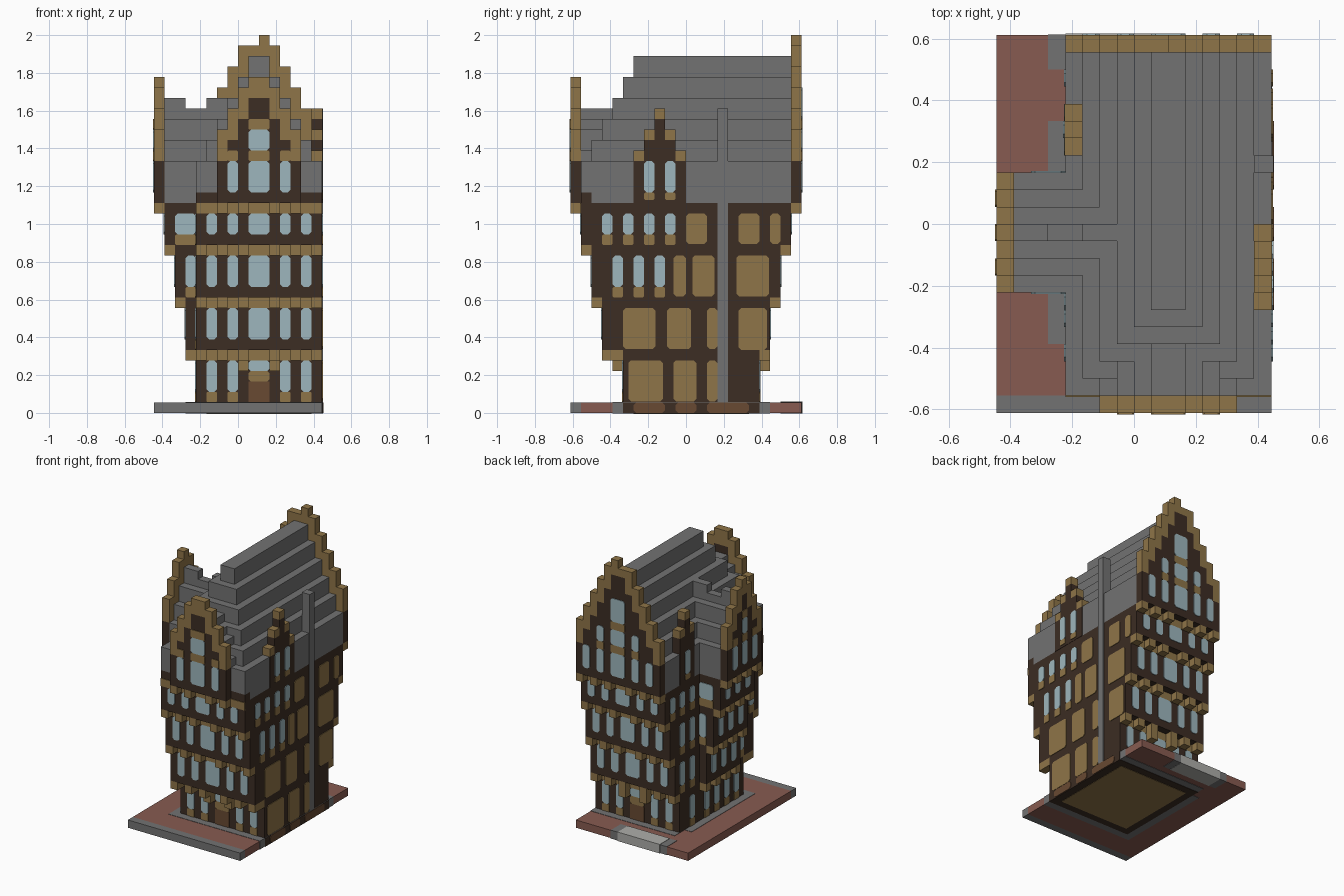
import bpy, bmesh
from mathutils import Vector

cube = bpy.data.objects.get("Cube")
if cube:
    bpy.data.objects.remove(cube, do_unlink=True)

UNIT = 1 / 18            # one block
WIDE, DEEP = 16, 22      # footprint in blocks
SKIN = 0.08              # thickness of painted plates, in blocks


def material(name, r, g, b):
    m = bpy.data.materials.new(name)
    m.use_nodes = True
    m.diffuse_color = (r, g, b, 1)
    m.node_tree.nodes["Principled BSDF"].inputs["Base Color"].default_value = (r, g, b, 1)
    return m


grey = material("slate grey", .17, .17, .17)
tan = material("sandstone tan", .275, .178, .065)
dark = material("dark timber", .045, .026, .017)
glass = material("pale blue glass", .34, .47, .51)
red = material("brick red", .245, .105, .082)
brown = material("door brown", .138, .068, .032)
pale = material("pale stone", .42, .42, .40)


def place(face, u, d, z):
    """u runs along the wall, d is the depth in from the footprint edge."""
    x, y = {"front": (u, d), "back": (u, DEEP - d),
            "left": (d, u), "right": (WIDE - d, u)}[face]
    return Vector((x - WIDE / 2, y - DEEP / 2, z)) * UNIT


def prism(bm, face, u0, u1, d0, d1, z0, z1, cut=0):
    """Block, or a plate with cut corners."""
    if cut:
        ring = [(u0 + cut, z0), (u1 - cut, z0), (u1, z0 + cut), (u1, z1 - cut),
                (u1 - cut, z1), (u0 + cut, z1), (u0, z1 - cut), (u0, z0 + cut)]
    else:
        ring = [(u0, z0), (u1, z0), (u1, z1), (u0, z1)]
    a = [bm.verts.new(place(face, u, d0, z)) for u, z in ring]
    b = [bm.verts.new(place(face, u, d1, z)) for u, z in ring]
    bm.faces.new(a)
    bm.faces.new(b[::-1])
    for i in range(len(ring)):
        j = (i + 1) % len(ring)
        bm.faces.new((a[i], b[i], b[j], a[j]))


def part(name, mat, face, blocks):
    bm = bmesh.new()
    for blk in blocks:
        prism(bm, face, *blk)
    bmesh.ops.recalc_face_normals(bm, faces=bm.faces)
    me = bpy.data.meshes.new(name)
    bm.to_mesh(me)
    bm.free()
    me.materials.append(mat)
    ob = bpy.data.objects.new(name, me)
    bpy.context.collection.objects.link(ob)


def plates(name, mat, face, depth, spans, z0, z1, cut=.25):
    part(name, mat, face, [(a, b, depth - SKIN, depth + SKIN, z0, z1, cut) for a, b in spans])


# Paved base with kerb, border and pale rear step
e = .04
part("kerb", grey, "front", [(0, WIDE, 0, 1, 0, 1)])
part("paving", red, "front", [(0, WIDE, 1, DEEP, 0, 1)])
part("paving_border", grey, "front", [(3, WIDE + e, 4, 17, -e, 1 + e), (4, WIDE + e, 16, 19, -e, 1 + e),
                                      (3, 11, 20, DEEP + e, -e, 1 + e)])
part("rear_step", pale, "front", [(4, 10, 20, DEEP + 2 * e, -2 * e, 1 + 2 * e)])
part("foundation", dark, "front", [(4, WIDE + 2 * e, 5, 18, -2 * e, 1)])
part("floor_underside", tan, "front", [(5, 15, 6, 17, -3 * e, 1)])
plates("plinth_planks", brown, "right", -2 * e, [(6, 9), (10, 12), (13, 17)], 0, 1)

# Storeys: bottom, top, window bottom, window top, depth at front, back and wing
storeys = [("ground", 1, 6, 2, 5, 5, 4, 4), ("first", 6, 11, 7, 10, 3, 3, 3),
           ("second", 11, 16, 12, 15, 2, 2, 2), ("third", 16, 20, 17, 19, 1, 1, 1),
           ("gable", 20, 24, 21, 24, 0, 0, 0)]
end_windows = [(5, 6), (7, 8), (9, 11), (12, 13), (14, 15)]
wing_windows = [(8, 9), (10, 11), (12, 13)]
end_posts = [4, 6, 8, 11, 13, 15]
wing_posts = [7, 9, 11, 13]

for n, (label, z0, z1, w0, w1, df, db, dl) in enumerate(storeys[:4]):
    part(label + "_walls", dark, "front", [(4, WIDE, df, DEEP - db, z0, z1)])
    if n:
        part(label + "_wing", dark, "left", [(7, 14, dl, 4.5, z0, z1)])
    above = storeys[n + 1]
    for face, d, up in (("front", df, above[5]), ("back", db, above[6]), ("left", dl, above[7])):
        wins, posts, ends = end_windows, end_posts, (4, 16)
        if face == "left":
            wins, posts, ends = wing_windows, wing_posts, (7, 14)
        if n == 0 and face != "left":
            wins = [w for w in wins if w != (9, 11)]
        plates(f"{label}_{face}_windows", glass, face, d, wins, w0, w1)
        plates(f"{label}_{face}_band", tan, face, d, [ends], z1 - 1, z1, 0)
        if n == 3 and face == "front":
            posts = posts[1:-1]
        part(f"{label}_{face}_corbels", tan, face, [(p, p + 1, up, d, z1 - 1, z1) for p in posts])
        if n == 0:
            plates(f"{face}_ground_sills", tan, face, d, wins, 1, 2, .1)

# Doors with arched lintels and small supports
for face, d in (("front", 5), ("back", 4)):
    plates(face + "_door", brown, face, d, [(9, 11)], 1, 3, 0)
    plates(face + "_door_lintel", tan, face, d, [(9, 11)], 3, 4, .2)
    plates(face + "_fanlight", glass, face, d, [(9, 11)], 4, 5, .2)
    part(face + "_door_brackets", tan, face, [(p, p + 1, d - 1, d, 4, 5) for p in (8, 11)])

# Windows on the set-back left wall and on the sides of the wing
side = {"ground": [(6, 7), (8, 9), (10, 11), (12, 13), (15, 16)],
        "first": [(5, 6), (15, 16), (17, 18)],
        "second": [(3, 4), (5, 6), (15, 16), (17, 18)],
        "third": [(3, 4), (5, 6), (15, 16), (17, 18), (19, 20)]}
for label, z0, z1, w0, w1, *_ in storeys[:4]:
    plates(label + "_left_wall_windows", glass, "left", 4, side[label], w0, w1)
    plates(label + "_left_wall_sills", tan, "left", 4, side[label], w0 - 1, w0, .1)
for face, d in (("front", 7), ("back", 8)):
    for label, u, z0, z1 in (("third", 2, 17, 19), ("second", 3, 12, 15)):
        plates(f"wing_{label}_{face}_window", glass, face, d, [(u, 4)], z0, z1)
        plates(f"wing_{label}_{face}_sill", tan, face, d, [(u, 4)], z0 - 1, z0, .1)


# Stepped gables: dark infill under a staircase of coping blocks
def gable(face, u0, u1, peak):
    infill, coping = [], []
    for u in range(u0, u1):
        i = min(u - u0, u1 - 1 - u)
        low = 24 + 2 * i
        infill.append((u, u + 1, 0, 1, 20, low))
        coping.append((u, u + 1, 0, 1, low, min(low + 3, peak)))
    part(face + "_gable_infill", dark, face, infill)
    part(face + "_gable_coping", tan, face, coping)


gable("front", 6, 14, 32)
gable("left", 7, 14, 32)
gable("back", 4, 16, 35)
part("back_gable_finial", tan, "back", [(10, 11, 0, 1, 35, 36)])

for face, mid, low_row in (("front", (9, 11), [(7, 8), (9, 11), (12, 13)]),
                           ("left", (10, 11), wing_windows), ("back", (9, 11), end_windows)):
    plates(face + "_gable_windows", glass, face, 0, low_row, 21, 24)
    plates(face + "_gable_lintels", tan, face, 0, low_row[1:-1] if face == "back" else low_row, 24, 25, .1)
    upper = [mid] if face != "back" else end_windows[1:-1]
    plates(face + "_upper_windows", glass, face, 0, upper, 25, 27)
    plates(face + "_upper_lintel", tan, face, 0, [mid], 27, 28, .1)
plates("back_top_window", glass, "back", 0, [(9, 11)], 28, 31)

# Main roof: hipped at the front, stepping up two blocks at a time
part("main_roof", grey, "front", [(4, 16, 2, 21, 20, 24), (4, 16, 1, 2, 21, 24)]
     + [(4 + i, 16 - i, 1 + i, 21, 22 + 2 * i, 24 + 2 * i) for i in range(1, 6)])
part("front_eave", dark, "front", [(4, 16, 1, 2, 20, 21)])
part("front_gable_roof", grey, "front",
     [(6 + i, 14 - i, 1, 5, 23, t) for i, t in enumerate((25, 27, 28, 29))])

# Roof of the left wing, with a notched ridge
part("wing_roof", grey, "left", [(7 + i, 14 - i, 1, 5 + i, 20 + 2 * i, 24 + 2 * i) for i in range(3)]
     + [(10, 11, 1, 7, 28, 29), (10, 11, 1, 3, 29, 30), (10, 11, 5, 7, 29, 30)])


# Dormers: dark stepped wall with single coping blocks
def dormer(name, face, u0, u1, d, first, windows):
    wall, cap = [], []
    for u in range(u0, u1):
        z = first + 2 * min(u - u0, u1 - 1 - u)
        wall.append((u, u + 1, d - e, d + 1, 20, z))
        cap.append((u, u + 1, d - e, d + 1, z, z + 1))
    part(name + "_wall", dark, face, wall)
    part(name + "_coping", tan, face, cap)
    plates(name + "_windows", glass, face, d - e, windows, 21, 24)
    plates(name + "_sills", tan, face, d - e, windows, 20.3, 21, .1)


dormer("right_dormer", "right", 6, 11, 0, 24, [(7, 8), (9, 10)])
dormer("left_dormer", "left", 15, 18, 4, 26, [(16, 17)])

# Right wall: plaster panels, windows and the chimney shaft
for label, z0, z1, spans in (("ground", 1, 5, [(5.5, 8.8), (9.8, 12), (13, 14)]),
                             ("first", 6, 10, [(5, 8.1), (9.2, 11.5), (13, 14)]),
                             ("second", 11, 15, [(9.8, 11), (11.6, 13.7), (15.8, 18.9)]),
                             ("third", 16, 19, [(11, 13), (16, 18), (19, 20)])):
    plates(label + "_plaster_panels", tan, "right", 0, spans, z0 + .1, z1)
plates("first_rear_plaster_panel", tan, "right", 0, [(16, 18.7)], 6, 10)
for label, z0, z1, first, last in (("second", 12, 15, 4, 8), ("third", 17, 19, 3, 9)):
    spans = [(u, u + 1) for u in range(first, last + 1, 2)]
    plates(label + "_right_windows", glass, "right", 0, spans, z0, z1)
    plates(label + "_right_sills", tan, "right", 0, spans, z0 - 1, z0, .1)
part("chimney_shaft", grey, "right", [(14, 15, -e * 3, 1, 1, 29)])
